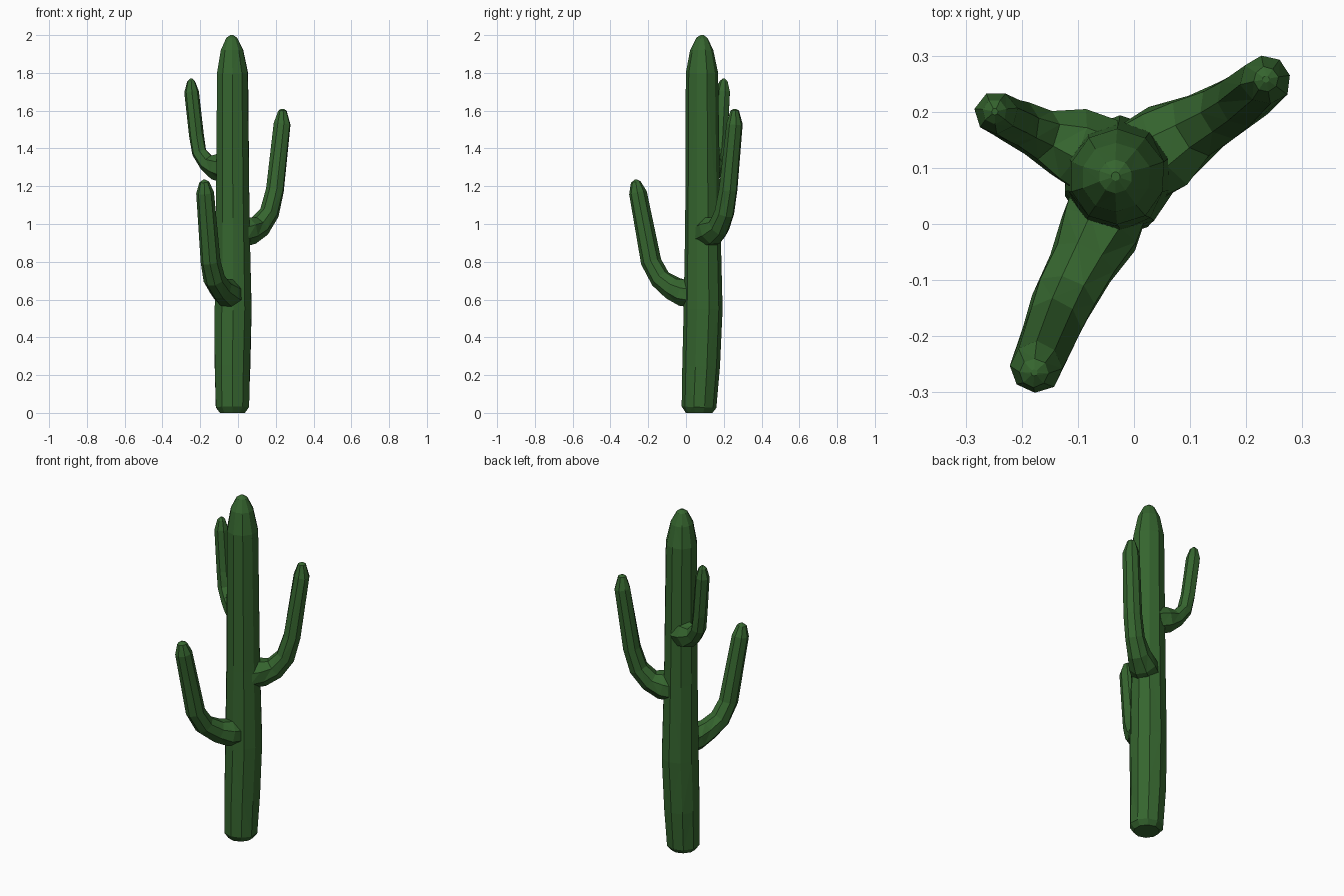
import bpy, bmesh, math, random
from mathutils import Vector

if "Cube" in bpy.data.objects:
    bpy.data.objects.remove(bpy.data.objects["Cube"], do_unlink=True)

random.seed(4)

green = bpy.data.materials.new("cactus green")
green.use_nodes = True
color = (0.036, 0.13, 0.028, 1)
green.diffuse_color = color
green.node_tree.nodes["Principled BSDF"].inputs["Base Color"].default_value = color


def limb(name, path, sides, heading, wobble):
    """Faceted tube through (x, y, z, radius) rings, bending in the heading's plane."""
    bm = bmesh.new()
    side = Vector((-heading[1], heading[0], 0)).normalized()
    pts = [Vector(p[:3]) for p in path]
    rings = []
    for i, p in enumerate(pts):
        tangent = (pts[min(i + 1, len(pts) - 1)] - pts[max(i - 1, 0)]).normalized()
        across = side.cross(tangent).normalized()
        ring = []
        for k in range(sides):
            a = 2 * math.pi * (k + 0.5) / sides
            r = path[i][3] * (1 + random.uniform(-wobble, wobble))
            ring.append(bm.verts.new(p + r * (math.cos(a) * side + math.sin(a) * across)))
        rings.append(ring)
    for low, high in zip(rings, rings[1:]):
        for k in range(sides):
            n = (k + 1) % sides
            bm.faces.new((low[k], low[n], high[n], high[k]))
    bm.faces.new(rings[0])
    bm.faces.new(rings[-1])
    bmesh.ops.triangulate(bm, faces=bm.faces[:])
    bmesh.ops.recalc_face_normals(bm, faces=bm.faces[:])
    mesh = bpy.data.meshes.new(name)
    bm.to_mesh(mesh)
    bm.free()
    mesh.materials.append(green)
    obj = bpy.data.objects.new(name, mesh)
    bpy.context.collection.objects.link(obj)
    return obj


# Main stem with a rounded tip
limb("trunk", [
    (-.03, .07, 0, .07), (-.03, .07, .03, .092), (-.03, .08, .25, .099),
    (-.025, .09, .55, .102), (-.027, .088, 1.0, .094), (-.03, .084, 1.8, .086),
    (-.032, .083, 1.92, .062), (-.033, .085, 1.985, .03), (-.033, .085, 2.0, .008),
], 10, (0, 1), .02)

# Three upturned arms
limb("back_left_arm", [
    (.0, .105, .95, .08), (.06, .14, .965, .08), (.115, .175, .99, .062),
    (.165, .205, 1.06, .053), (.195, .225, 1.18, .05), (.235, .257, 1.53, .045),
    (.235, .258, 1.6, .022), (.235, .258, 1.61, .006),
], 8, (.26, .17), .05)
limb("back_right_arm", [
    (-.06, .115, 1.29, .075), (-.115, .14, 1.305, .07), (-.165, .16, 1.325, .047),
    (-.205, .178, 1.38, .041), (-.22, .185, 1.47, .039), (-.245, .197, 1.7, .039),
    (-.248, .2, 1.755, .022), (-.248, .2, 1.77, .006),
], 7, (-.22, .1), .05)
limb("front_arm", [
    (-.04, .05, .625, .075), (-.06, -.01, .635, .075), (-.09, -.07, .66, .063),
    (-.125, -.135, .71, .057), (-.147, -.185, .8, .053), (-.175, -.255, 1.165, .046),
    (-.178, -.265, 1.222, .026), (-.178, -.265, 1.235, .006),
], 8, (-.14, -.3), .05)
